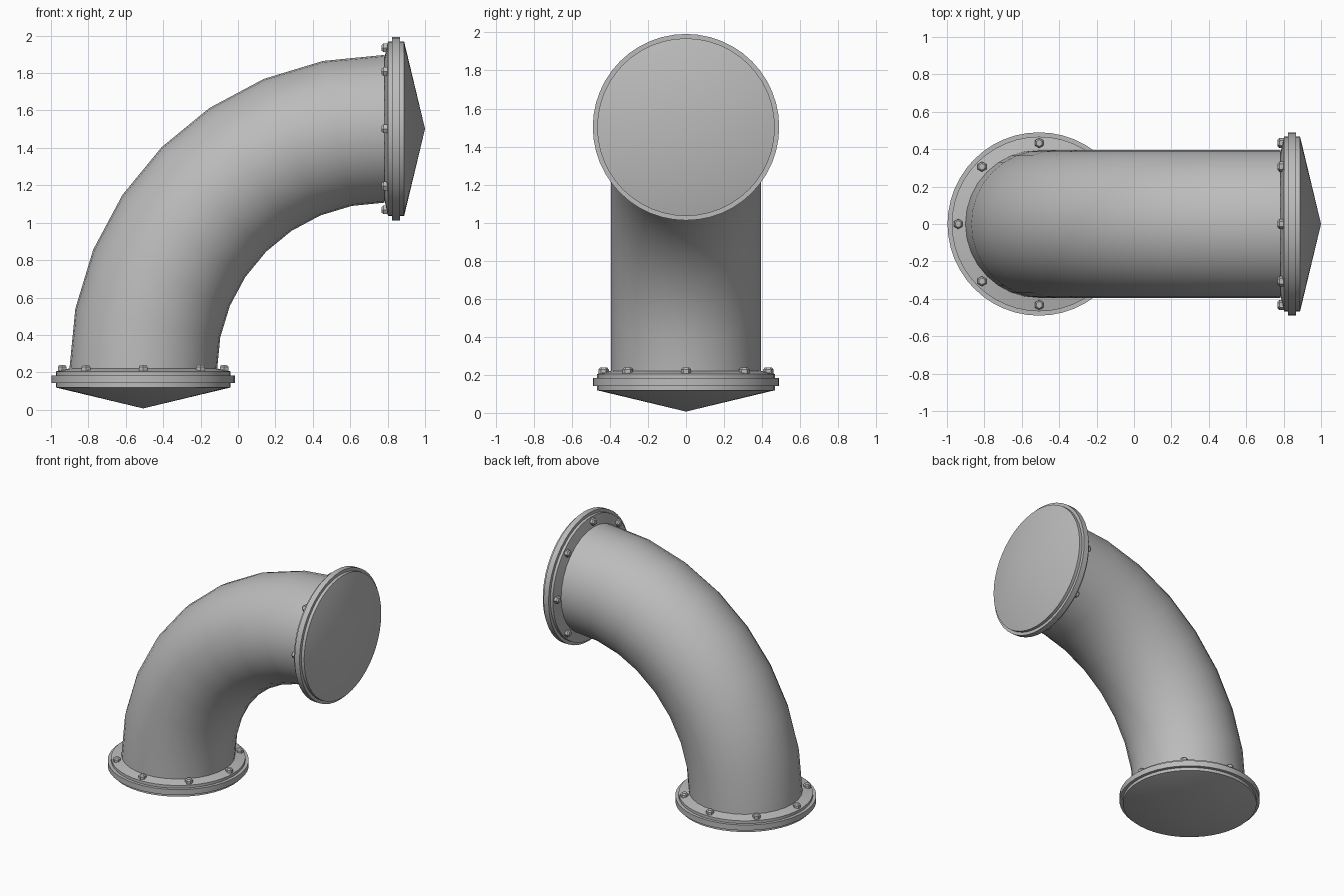
import bpy, bmesh
from math import radians, cos, sin, tau
from mathutils import Matrix, Vector

cube = bpy.data.objects.get("Cube")
if cube:
    bpy.data.objects.remove(cube, do_unlink=True)

steel = bpy.data.materials.new("grey_steel")
steel.use_nodes = True
steel.diffuse_color = (0.5, 0.5, 0.5, 1)
steel.node_tree.nodes["Principled BSDF"].inputs["Base Color"].default_value = (0.5, 0.5, 0.5, 1)


def finish(name, bm, matrix=Matrix()):
    """Turn a bmesh into a smooth-shaded object with sharp edges kept."""
    bmesh.ops.remove_doubles(bm, verts=bm.verts, dist=0.0005)
    bmesh.ops.recalc_face_normals(bm, faces=bm.faces)
    mesh = bpy.data.meshes.new(name)
    bm.to_mesh(mesh)
    bm.free()
    mesh.materials.append(steel)
    obj = bpy.data.objects.new(name, mesh)
    obj.matrix_world = matrix
    bpy.context.collection.objects.link(obj)
    bpy.ops.object.select_all(action='DESELECT')
    obj.select_set(True)
    bpy.context.view_layer.objects.active = obj
    bpy.ops.object.shade_smooth_by_angle(angle=radians(30))
    return obj


def lathe(name, profile, sides, matrix):
    """Revolve (radius, height) points about the local z axis."""
    bm = bmesh.new()
    verts = [bm.verts.new((r, 0, z)) for r, z in profile]
    edges = [bm.edges.new(pair) for pair in zip(verts, verts[1:])]
    bmesh.ops.spin(bm, geom=verts + edges, cent=(0, 0, 0), axis=(0, 0, 1),
                   angle=tau, steps=sides)
    return finish(name, bm, matrix)


# Curved pipe: a circle swept through a quarter turn
bend_centre = Vector((0.783, 0, 0.212))
bm = bmesh.new()
start = Matrix.Translation(bend_centre - Vector((1.29, 0, 0)))
ring = bmesh.ops.create_circle(bm, segments=32, radius=0.395, matrix=start)["verts"]
bmesh.ops.spin(bm, geom=ring + bm.edges[:], cent=bend_centre, axis=(0, 1, 0),
               angle=radians(90), steps=8)
finish("pipe_bend", bm)

# End caps: conical cover, wide middle rim and sloped bolt seat
cap_profile = [(0, 0), (0.467, 0.112), (0.467, 0.135), (0.49, 0.135), (0.49, 0.177),
               (0.467, 0.177), (0.467, 0.198), (0.38, 0.217)]
bolt_profile = [(0.027, -0.02), (0.027, 0.02), (0.018, 0.03), (0, 0.03)]
ends = {
    "lower": Matrix.Translation((-0.507, 0, 0.007)),
    "upper": Matrix.Translation((1, 0, 1.502)) @ Matrix.Rotation(radians(-90), 4, 'Y'),
}
for end, frame in ends.items():
    lathe(end + "_flange", cap_profile, 48, frame)
    # Hexagonal bolts around the seat
    for i in range(8):
        a = tau * i / 8
        place = Matrix.Translation((0.433 * cos(a), 0.433 * sin(a), 0.202))
        lathe(f"{end}_bolt_{i + 1}", bolt_profile, 6,
              frame @ place @ Matrix.Rotation(radians(30), 4, 'Z'))
